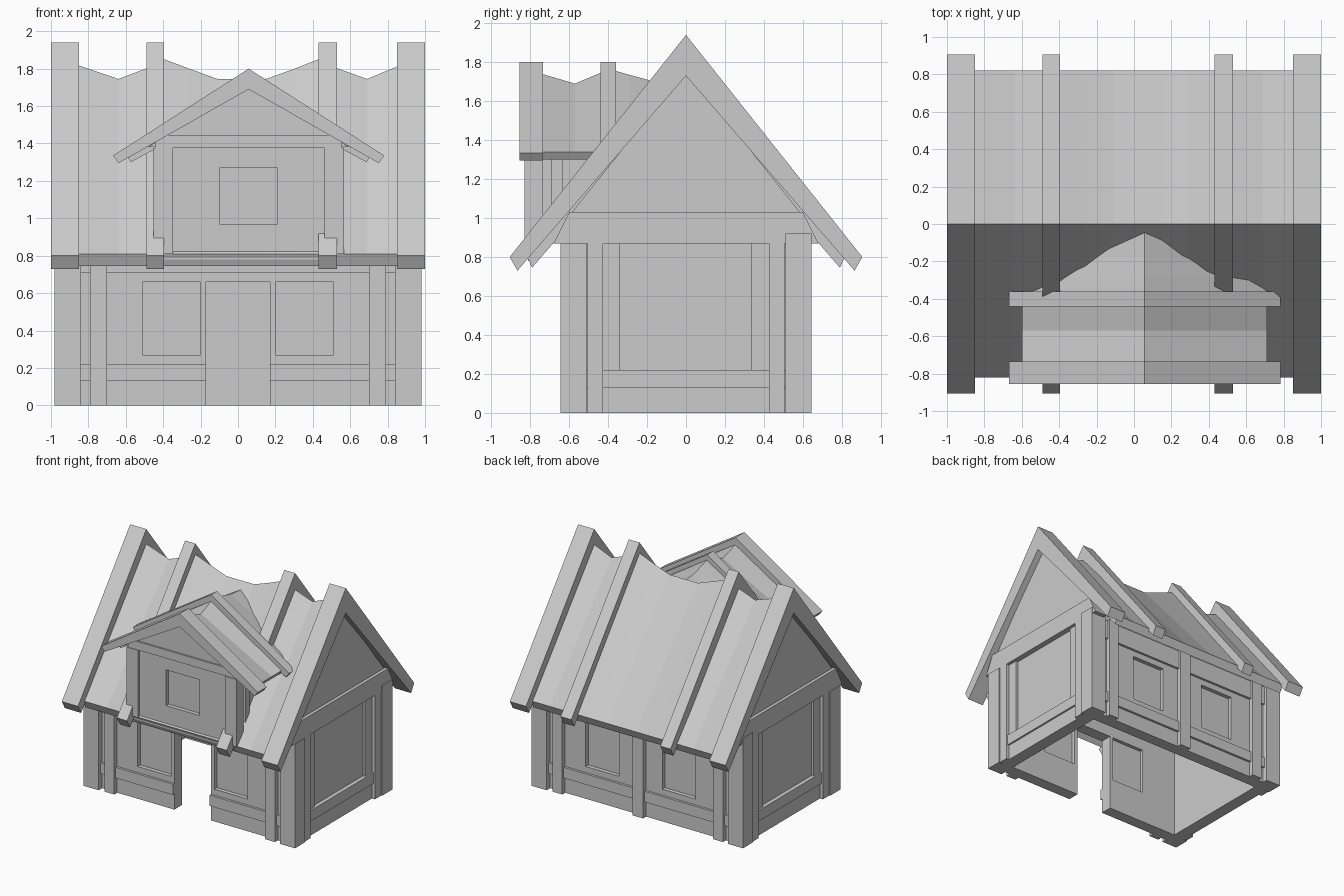
import bpy, bmesh
from mathutils import Vector

if "Cube" in bpy.data.objects:
    bpy.data.objects.remove(bpy.data.objects["Cube"])


def finish(name, bm):
    bmesh.ops.recalc_face_normals(bm, faces=bm.faces)
    me = bpy.data.meshes.new(name)
    bm.to_mesh(me)
    bm.free()
    ob = bpy.data.objects.new(name, me)
    bpy.context.collection.objects.link(ob)
    return ob


def loft(name, rings):
    """Closed solid skinned through a list of matching rings."""
    bm = bmesh.new()
    vs = [[bm.verts.new(p) for p in r] for r in rings]
    n = len(vs[0])
    for a, b in zip(vs, vs[1:]):
        for i in range(n):
            j = (i + 1) % n
            bm.faces.new((a[i], a[j], b[j], b[i]))
    bm.faces.new(vs[0])
    bm.faces.new(vs[-1])
    return finish(name, bm)


def place(axis, t, u, z, c=0):
    return Vector((t, u + c, z)) if axis == 'x' else Vector((u + c, t, z))


def prism(name, axis, profile, t0, t1, c=0):
    return loft(name, [[place(axis, t, u, z, c) for u, z in profile] for t in (t0, t1)])


def box(name, x0, x1, y0, y1, z0, z1):
    x0, x1 = sorted((x0, x1))
    y0, y1 = sorted((y0, y1))
    return prism(name, 'x', [(y0, z0), (y1, z0), (y1, z1), (y0, z1)], x0, x1)


def carve(ob, *dims):
    cutter = box("cutter", *dims)
    cutter.hide_render = True
    bpy.context.view_layer.objects.active = ob
    m = ob.modifiers.new("carve", 'BOOLEAN')
    m.operation, m.solver, m.object = 'DIFFERENCE', 'EXACT', cutter
    bpy.ops.object.modifier_apply(modifier=m.name)
    bpy.data.objects.remove(cutter)


def chevron(apex, eave, tip, inner):
    """Rafter pair: outer apex, eave corner, cut tip, inner apex."""
    return [(0, apex), eave, tip, (0, inner), (-tip[0], tip[1]), (-eave[0], eave[1])]


def sagging_roof(name, axis, stations, top, bot, under, c=0):
    """Two-sided roof slab with a dipping ridge; station = (pos, ridge z, width factor)."""
    rings = []
    for t, ridge, k in stations:
        e = (top[0] * k, ridge + (top[1] - ridge) * k)
        b = (bot[0] * k, under + (bot[1] - under) * k)
        rings.append([place(axis, t, u, z, c) for u, z in chevron(ridge, e, b, under)])
    return loft(name, rings)


# house walls: hollow shell, door opening, recessed windows and side panels
walls = box("house_walls", -.945, .945, -.6, .6, 0, .96)
carve(walls, -.84, .84, -.5, .5, -.1, 1.2)
carve(walls, -.17, .17, -.7, -.4, -.1, .66)
for s in (-1, 1):
    for f in (-1, 1):
        carve(walls, .2 * s, .51 * s, .565 * f, .7 * f, .27, .66)
        carve(walls, .2 * s, .51 * s, .45 * f, .53 * f, .27, .66)
    carve(walls, .925 * s, 1.1 * s, -.338, .333, .22, .87)

# timber framing, repeated on all four sides
for s in (-1, 1):
    for f in (-1, 1):
        box("corner_post", .84 * s, .98 * s, .51 * f, .645 * f, 0, .92 if f > 0 else .87)
        box("wall_post", .7 * s, .79 * s, .55 * f, .64 * f, 0, .88)
        box("side_post", .88 * s, .972 * s, .425 * f, .505 * f, 0, .87)
    box("side_rail", .88 * s, .96 * s, -.51, .51, .13, .22)
    box("front_rail", .17 * s, .85 * s, -.62, -.55, .13, .22)
    prism("gable_beam", 'x', [(-.68, .87), (.68, .87), (.6, 1.03), (-.6, 1.03)], .86 * s, .972 * s)
    prism("gable_wall", 'x', [(-.61, 1), (.61, 1), (0, 1.76)], .86 * s, .945 * s)
box("back_rail", -.85, .85, .55, .62, .13, .22)
box("back_middle_post", -.05, .05, .55, .64, 0, .88)
for f in (-1, 1):
    box("top_plate", -.85, .85, .55 * f, .62 * f, .71, .87)

# main roof: four rafter pairs with sagging roof between them
rafter = chevron(1.94, (.905, .8), (.865, .73), 1.73)
for x0, x1 in ((-1, -.85), (-.49, -.395), (.43, .53), (.85, 1)):
    prism("roof_rafter", 'x', rafter, x0, x1)
ridge = [(-.86, 1.82), (-.64, 1.745), (-.44, 1.82)], \
        [(-.44, 1.86), (-.395, 1.85), (-.26, 1.80), (-.11, 1.745), (.15, 1.745), (.29, 1.795), (.43, 1.85), (.48, 1.86)], \
        [(.48, 1.82), (.69, 1.745), (.86, 1.815)]
for part in ridge:
    sagging_roof("main_roof", 'x', [(x, z, 1) for x, z in part], (.82, .81), (.79, .745), 1.66)

# dormer body with recessed window
C = .057
dormer = prism("dormer_walls", 'x', [(-.81, .78), (-.81, 1.41), (-.26, 1.41)], C - .475, C + .475)
carve(dormer, -.1, .21, -.9, -.775, .97, 1.27)
prism("dormer_gable", 'y', [(-.54, 1.38), (.54, 1.38), (0, 1.72)], -.81, -.72, C)
box("dormer_beam", C - .5, C + .5, -.825, -.74, 1.375, 1.445)
for s in (-1, 1):
    box("dormer_corner_post", C + .405 * s, C + .51 * s, -.83, -.735, .81, 1.375)
    box("dormer_side_post", C + .44 * s, C + .495 * s, -.69, -.635, .93, 1.375)

# dormer roof: front and rear rafters, sagging roof running back into the main roof
trim = chevron(1.80, (.725, 1.335), (.695, 1.295), 1.69)
for y0, y1 in ((-.855, -.735), (-.44, -.36)):
    prism("dormer_rafter", 'y', trim, y0, y1, C)
sagging_roof("dormer_roof", 'y',
             [(-.74, 1.74, 1), (-.57, 1.69, 1), (-.44, 1.745, 1), (-.36, 1.755, 1),
              (-.29, 1.735, 1), (-.18, 1.705, .6), (-.03, 1.69, .18)],
             (.655, 1.34), (.63, 1.3), 1.64, C)
